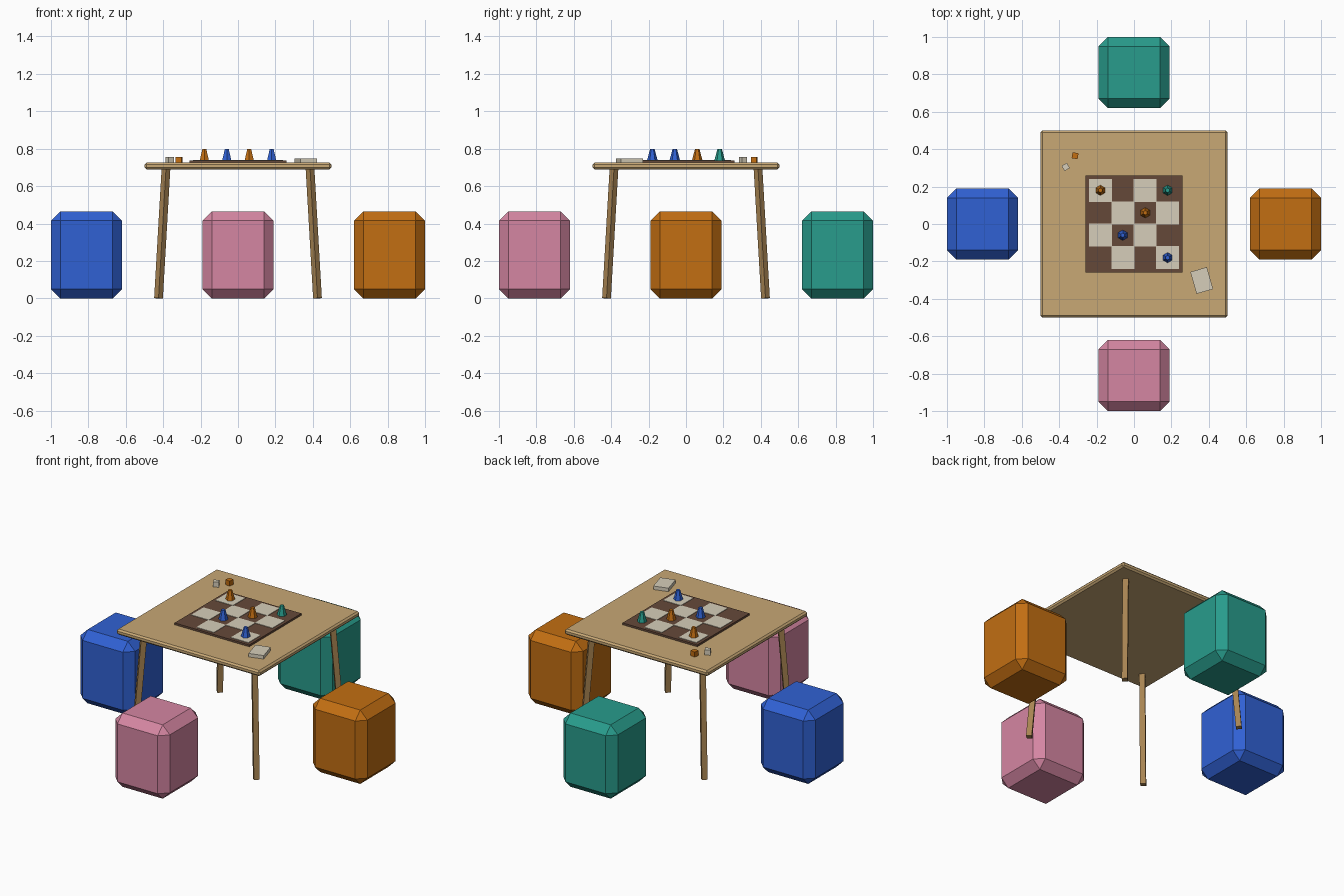
import bpy, bmesh, math
from mathutils import Vector

if "Cube" in bpy.data.objects:
    bpy.data.objects.remove(bpy.data.objects["Cube"])


def material(name, r, g, b):
    lin = [((c / 255 + 0.055) / 1.055) ** 2.4 for c in (r, g, b)]
    m = bpy.data.materials.new(name)
    m.diffuse_color = (*lin, 1)
    m.use_nodes = True
    m.node_tree.nodes["Principled BSDF"].inputs["Base Color"].default_value = m.diffuse_color
    return m


WOOD = material("light wood", 200, 168, 117)
LEG = material("leg wood", 168, 132, 82)
BROWN = material("dark brown", 101, 73, 57)
CREAM = material("cream", 214, 206, 186)
BLUE = material("blue", 48, 97, 212)
ORANGE = material("orange", 194, 110, 18)
TEAL = material("teal", 40, 156, 140)
PINK = material("pink", 213, 134, 162)


def make(name, bm, mat, loc=(0, 0, 0), turn=0):
    me = bpy.data.meshes.new(name)
    bm.to_mesh(me)
    bm.free()
    me.materials.append(mat)
    ob = bpy.data.objects.new(name, me)
    ob.location = loc
    ob.rotation_euler.z = math.radians(turn)
    bpy.context.collection.objects.link(ob)
    return ob


def box(name, mat, size, loc, bevel=0, turn=0):
    """Box standing on loc, with an optional flat chamfer."""
    bm = bmesh.new()
    bmesh.ops.create_cube(bm, size=1)
    for v in bm.verts:
        v.co = Vector((v.co.x * size[0], v.co.y * size[1], (v.co.z + 0.5) * size[2]))
    if bevel:
        bmesh.ops.bevel(bm, geom=bm.edges[:], offset=bevel, segments=1,
                        affect='EDGES', profile=0.5)
    return make(name, bm, mat, loc, turn)


# Table top
TOP = 0.725
box("table_top", WOOD, (1, 1, 0.035), (0, 0, 0.69), bevel=0.01)

# Splayed square legs, turned corner-on to the front
for sx, sy, label in ((-1, -1, "front_left"), (1, -1, "front_right"),
                      (-1, 1, "back_left"), (1, 1, "back_right")):
    foot = Vector((0.425 * sx, 0.425 * sy, 0.0))
    head = Vector((0.385 * sx, 0.385 * sy, 0.695))
    axis = head - foot
    ob = box(label + "_leg", LEG, (0.033, 0.033, axis.length), foot)
    ob.rotation_euler = axis.to_track_quat('Z', 'Y').to_euler()

# Cube stools with chamfered edges
for name, mat, x, y in (("left_stool", BLUE, -0.81, 0), ("right_stool", ORANGE, 0.81, 0),
                        ("front_stool", PINK, 0, -0.81), ("back_stool", TEAL, 0, 0.81)):
    box(name, mat, (0.38, 0.38, 0.465), (x, y, 0), bevel=0.05)

# Game board with light squares as thin plates
box("game_board", BROWN, (0.52, 0.52, 0.012), (0, 0, TOP))
CELL = 0.12
for row in range(4):
    for col in range(4):
        if (row + col) % 2:
            box("light_square", CREAM, (0.123, 0.123, 0.003),
                ((col - 1.5) * CELL, (row - 1.5) * CELL, TOP + 0.012))

# Six-sided pawns
for mat, x, y in ((ORANGE, -0.18, 0.18), (TEAL, 0.18, 0.18), (ORANGE, 0.06, 0.06),
                  (BLUE, -0.06, -0.06), (BLUE, 0.18, -0.18)):
    bm = bmesh.new()
    bmesh.ops.create_cone(bm, cap_ends=True, segments=6, radius1=0.028,
                          radius2=0.012, depth=0.06)
    make("pawn", bm, mat, (x, y, 0.768))

# Dice and card stack
box("cream_die", CREAM, (0.032, 0.032, 0.032), (-0.365, 0.305, TOP), turn=30)
box("orange_die", ORANGE, (0.032, 0.032, 0.032), (-0.315, 0.365, TOP), turn=-10)
box("card_stack", CREAM, (0.092, 0.122, 0.022), (0.362, -0.302, TOP), turn=16)
